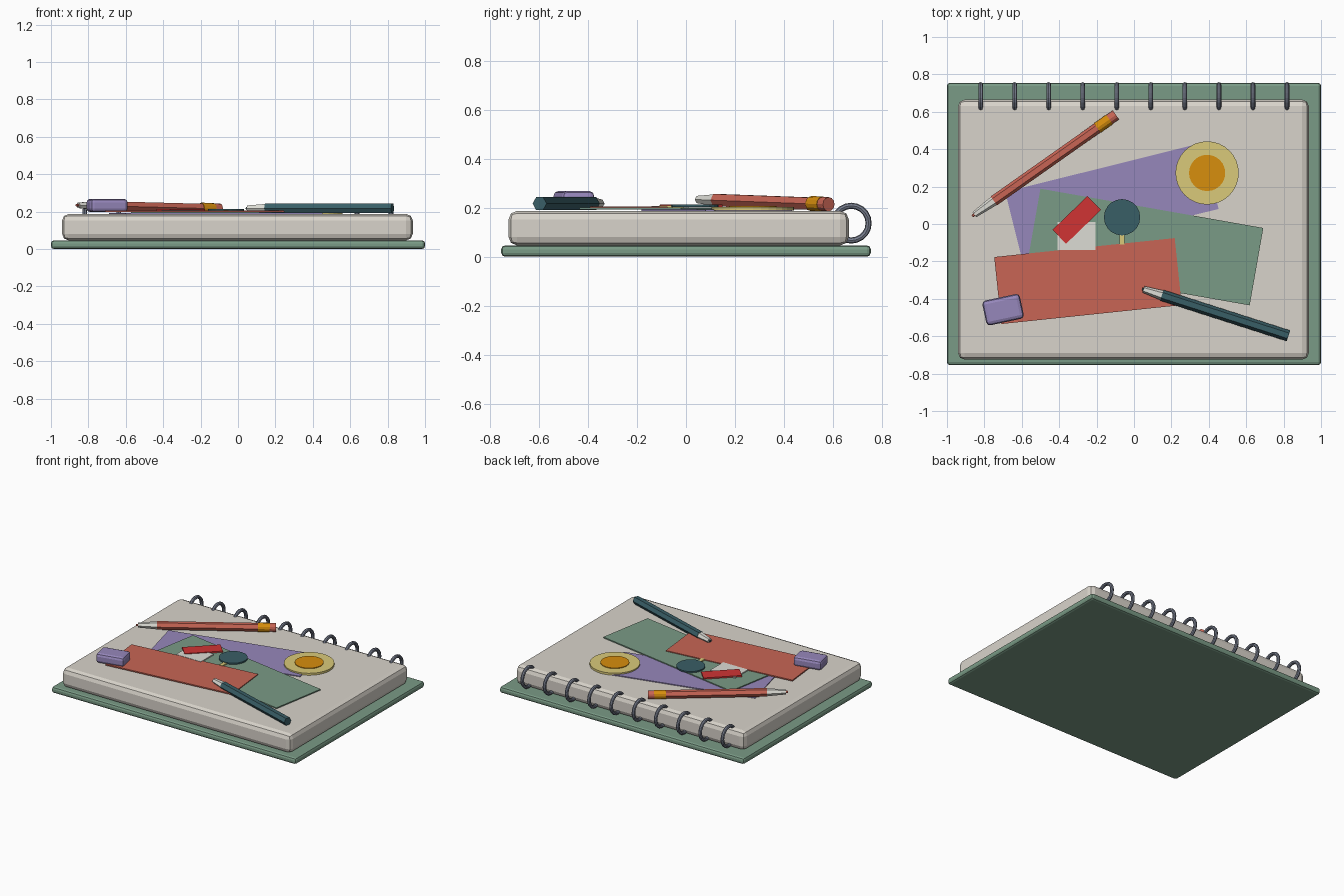
import bpy, bmesh, math
from mathutils import Vector, Matrix

if "Cube" in bpy.data.objects:
    bpy.data.objects.remove(bpy.data.objects["Cube"])


def material(name, r, g, b):
    def lin(c):
        c /= 255
        return c / 12.92 if c < 0.04 else ((c + 0.055) / 1.055) ** 2.4
    m = bpy.data.materials.new(name)
    m.diffuse_color = (lin(r), lin(g), lin(b), 1)
    m.use_nodes = True
    m.node_tree.nodes["Principled BSDF"].inputs["Base Color"].default_value = m.diffuse_color
    return m


GREEN = material("sage_green", 122, 155, 134)
PAGE = material("page_cream", 217, 212, 203)
PURPLE = material("lavender", 150, 135, 187)
BRICK = material("brick_red", 200, 101, 85)
RED = material("bright_red", 208, 52, 52)
TEAL = material("dark_teal", 57, 94, 102)
ORANGE = material("orange", 215, 142, 13)
YELLOW = material("pale_yellow", 218, 202, 122)
STEEL = material("steel_grey", 122, 128, 144)
WHITE = material("off_white", 220, 220, 213)


def finish(name, bm, mat):
    me = bpy.data.meshes.new(name)
    bm.to_mesh(me)
    bm.free()
    me.materials.append(mat)
    ob = bpy.data.objects.new(name, me)
    bpy.context.collection.objects.link(ob)
    return ob


def box(name, mat, cx, cy, w, d, z0, z1, deg=0, bevel=0.0):
    bm = bmesh.new()
    bmesh.ops.create_cube(bm, size=1)
    bmesh.ops.scale(bm, vec=(w, d, z1 - z0), verts=bm.verts)
    if bevel:
        bmesh.ops.bevel(bm, geom=bm.edges[:], offset=bevel, segments=2,
                        profile=0.5, affect='EDGES')
    ob = finish(name, bm, mat)
    ob.location = (cx, cy, (z0 + z1) / 2)
    ob.rotation_euler.z = math.radians(deg)
    return ob


def disc(name, mat, cx, cy, r, z0, z1, sides=24):
    bm = bmesh.new()
    bmesh.ops.create_cone(bm, cap_ends=True, segments=sides, radius1=r,
                          radius2=r, depth=z1 - z0)
    ob = finish(name, bm, mat)
    ob.location = (cx, cy, (z0 + z1) / 2)


def rod(name, mat, a, b, t0, t1, r0, r1, sides=6):
    # hexagonal piece between fractions t0 and t1 of the line a-b, flat side up
    a, b = Vector(a), Vector(b)
    p, q = a.lerp(b, t0), a.lerp(b, t1)
    x = (b - a).normalized()
    y = Vector((0, 0, 1)).cross(x).normalized()
    z = x.cross(y)
    bm = bmesh.new()
    rings = []
    for c, r in ((p, r0), (q, r1)):
        rings.append([bm.verts.new(c + y * r * math.cos(k * math.tau / sides)
                                   + z * r * math.sin(k * math.tau / sides))
                      for k in range(sides)])
    for k in range(sides):
        n = (k + 1) % sides
        bm.faces.new((rings[0][k], rings[0][n], rings[1][n], rings[1][k]))
    bm.faces.new(rings[0][::-1])
    bm.faces.new(rings[1])
    bmesh.ops.recalc_face_normals(bm, faces=bm.faces)
    finish(name, bm, mat)


# sketchbook: back cover and page block
box("back_cover", GREEN, 0, 0, 2.0, 1.51, 0, 0.046, bevel=0.016)
box("page_block", PAGE, -0.003, -0.03, 1.875, 1.39, 0.046, 0.187, bevel=0.035)

# binding rings along the back edge
for i in range(10):
    bm = bmesh.new()
    M, N, R, r = 20, 8, 0.071, 0.0125
    grid = [[bm.verts.new((r * math.sin(v * math.tau / N),
                           (R + r * math.cos(v * math.tau / N)) * math.cos(u * math.tau / M),
                           (R + r * math.cos(v * math.tau / N)) * math.sin(u * math.tau / M)))
             for v in range(N)] for u in range(M)]
    for u in range(M):
        for v in range(N):
            bm.faces.new((grid[u][v], grid[(u + 1) % M][v],
                          grid[(u + 1) % M][(v + 1) % N], grid[u][(v + 1) % N]))
    bmesh.ops.recalc_face_normals(bm, faces=bm.faces)
    ring = finish(f"binding_ring_{i + 1}", bm, STEEL)
    ring.location = (-0.82 + 0.182 * i, 0.675, 0.137)

# cut paper landscape
box("purple_hill", PURPLE, -0.118, 0.126, 1.085, 0.364, 0.186, 0.193, 14)
box("green_hill", GREEN, 0.059, -0.123, 1.21, 0.42, 0.192, 0.200, -10)
box("red_field", BRICK, -0.246, -0.305, 0.97, 0.36, 0.197, 0.206, 6)
disc("sun_halo", YELLOW, 0.391, 0.273, 0.169, 0.188, 0.203, 32)
disc("sun_core", ORANGE, 0.391, 0.273, 0.097, 0.200, 0.208, 24)
box("house_wall", WHITE, -0.308, -0.065, 0.204, 0.15, 0.199, 0.208)
box("house_roof", RED, -0.306, 0.022, 0.26, 0.104, 0.203, 0.213, 44)
box("tree_trunk", YELLOW, -0.064, -0.06, 0.027, 0.10, 0.200, 0.209)
disc("tree_crown", TEAL, -0.064, 0.036, 0.097, 0.203, 0.213, 20)

# red pencil, resting slightly tilted
a, b = (-0.865, 0.042, 0.234), (-0.097, 0.583, 0.214)
rod("red_pencil_lead", BRICK, a, b, 0.0, 0.03, 0.007, 0.010)
rod("red_pencil_wood", WHITE, a, b, 0.015, 0.15, 0.017, 0.027)
rod("red_pencil_body", BRICK, a, b, 0.15, 0.87, 0.029, 0.029)
rod("red_pencil_ferrule", ORANGE, a, b, 0.87, 0.955, 0.031, 0.031, 12)
rod("red_pencil_rubber", BRICK, a, b, 0.955, 1.0, 0.029, 0.029, 12)

# teal pencil
a, b = (0.043, -0.347, 0.217), (0.826, -0.598, 0.217)
rod("teal_pencil_lead", TEAL, a, b, 0.0, 0.03, 0.007, 0.010)
rod("teal_pencil_wood", WHITE, a, b, 0.01, 0.135, 0.018, 0.027)
rod("teal_pencil_body", TEAL, a, b, 0.135, 1.0, 0.030, 0.030)

# eraser block
box("eraser", PURPLE, -0.70, -0.458, 0.205, 0.135, 0.197, 0.268, 12, bevel=0.02)
